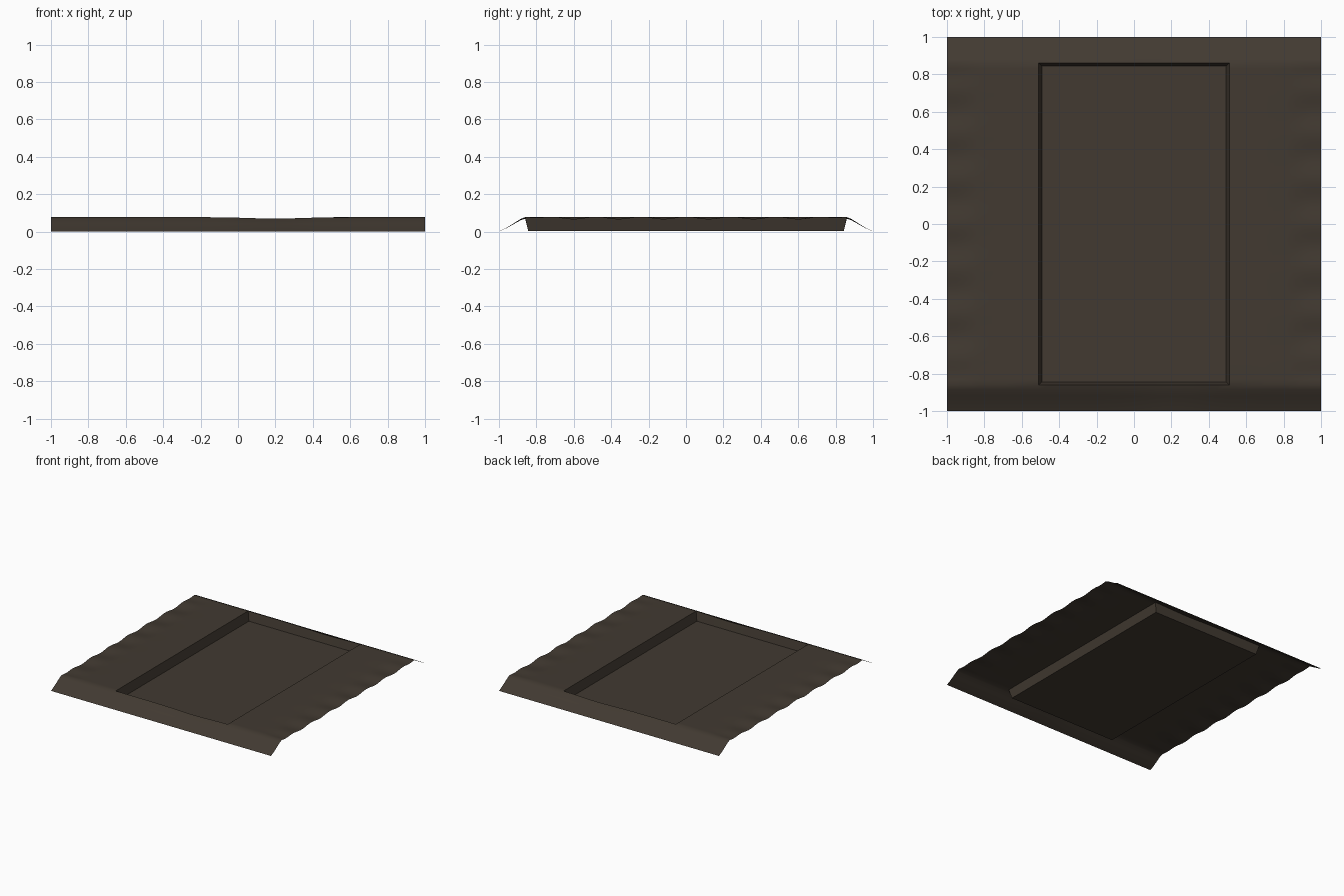
import bpy, bmesh, math

if "Cube" in bpy.data.objects:
    bpy.data.objects.remove(bpy.data.objects["Cube"])

# One flat earth colour
earth = bpy.data.materials.new("dark earth brown")
earth.diffuse_color = (0.054, 0.042, 0.031, 1)
earth.use_nodes = True
earth.node_tree.nodes["Principled BSDF"].inputs["Base Color"].default_value = earth.diffuse_color

PX, PY = 0.51, 0.86          # half size of the pit opening
SLOPE = [(0.86, 0.077), (0.885, 0.067), (0.92, 0.045), (0.96, 0.02), (1.0, 0.0)]


def finish(bm, name):
    bmesh.ops.remove_doubles(bm, verts=bm.verts, dist=1e-5)
    bm.normal_update()
    me = bpy.data.meshes.new(name)
    bm.to_mesh(me)
    bm.free()
    me.materials.append(earth)
    ob = bpy.data.objects.new(name, me)
    bpy.context.collection.objects.link(ob)
    bpy.context.view_layer.objects.active = ob
    ob.select_set(True)
    bpy.ops.object.shade_smooth_by_angle(angle=math.radians(35))
    ob.select_set(False)
    return ob


def span(a, b, n):
    return [a + (b - a) * i / n for i in range(n)]


def height(x, y):
    a = abs(y)
    if a <= SLOPE[0][0]:
        z = SLOPE[0][1]
    else:
        for (y0, z0), (y1, z1) in zip(SLOPE, SLOPE[1:]):
            if y0 <= a <= y1 + 1e-6:
                z = z0 + (z1 - z0) * (a - y0) / (y1 - y0)
                break
    # sagging lip at both ends of the pit
    if a > 0.8:
        z *= 1 - 0.1 * math.exp(-((x - 0.2) / 0.2) ** 2)
    # gentle ripples along the left and right borders
    e = max(0, min(1, (abs(x) - 0.82) / 0.1))
    if a < PY:
        fade = min(1, (PY - a) / 0.1)
        z -= e * fade * 0.006 * (1 - math.cos(2 * math.pi * y / 0.24))
    return z


# Ground sheet: raised bank with sloping front and back, open over the pit
xs = [-1, -0.95, -0.91, -0.86, -0.82, -0.7] + span(-PX, PX, 16) + [PX, 0.7, 0.82, 0.86, 0.91, 0.95, 1]
ends = [p[0] for p in SLOPE]
ys = [-v for v in reversed(ends)][:-1] + span(-PY, PY, 58) + ends
bm = bmesh.new()
grid = [[bm.verts.new((x, y, height(x, y))) for y in ys] for x in xs]
for i in range(len(xs) - 1):
    for j in range(len(ys) - 1):
        cx, cy = (xs[i] + xs[i + 1]) / 2, (ys[j] + ys[j + 1]) / 2
        if abs(cx) < PX and abs(cy) < PY:
            continue
        bm.faces.new((grid[i][j], grid[i + 1][j], grid[i + 1][j + 1], grid[i][j + 1]))
for v in [v for v in bm.verts if not v.link_faces]:
    bm.verts.remove(v)
finish(bm, "ground_sheet")

# Sunken pit: four steep walls and a flat floor
bm = bmesh.new()
k = span(0, 1, 16)
rim = ([(-PX + 2 * PX * t, -PY) for t in k] + [(PX, -PY + 2 * PY * t) for t in k]
       + [(PX - 2 * PX * t, PY) for t in k] + [(-PX, PY - 2 * PY * t) for t in k])
top = [bm.verts.new((x, y, height(x, y))) for x, y in rim]
low = [bm.verts.new((x * (PX - 0.018) / PX, y * (PY - 0.016) / PY, 0.004)) for x, y in rim]
n = len(rim)
for i in range(n):
    j = (i + 1) % n
    bm.faces.new((top[j], top[i], low[i], low[j]))
bm.faces.new(low)
bmesh.ops.recalc_face_normals(bm, faces=bm.faces)
bm.faces.ensure_lookup_table()
if bm.faces[-1].normal.z < 0:
    bmesh.ops.reverse_faces(bm, faces=bm.faces)
finish(bm, "sunken_pit")
